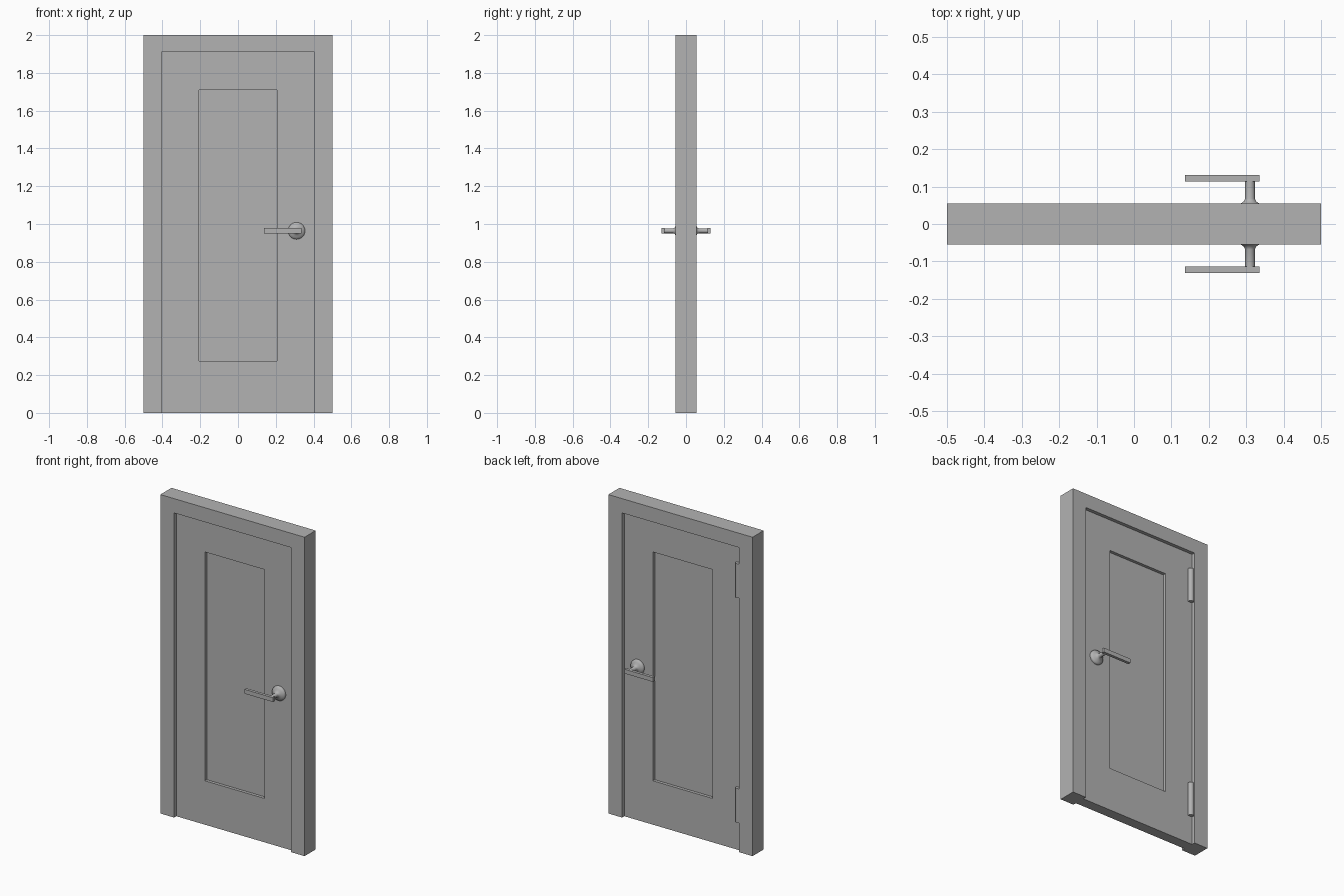
import bpy, bmesh, math
from mathutils import Matrix

if "Cube" in bpy.data.objects:
    bpy.data.objects.remove(bpy.data.objects["Cube"])

grey = bpy.data.materials.new("neutral grey")
grey.diffuse_color = (0.45, 0.45, 0.45, 1)
grey.use_nodes = True
grey.node_tree.nodes["Principled BSDF"].inputs["Base Color"].default_value = grey.diffuse_color


def finish(name, bm, smooth=False):
    bmesh.ops.recalc_face_normals(bm, faces=bm.faces)
    mesh = bpy.data.meshes.new(name)
    bm.to_mesh(mesh)
    bm.free()
    ob = bpy.data.objects.new(name, mesh)
    mesh.materials.append(grey)
    bpy.context.collection.objects.link(ob)
    if smooth:
        bpy.ops.object.select_all(action='DESELECT')
        ob.select_set(True)
        bpy.context.view_layer.objects.active = ob
        bpy.ops.object.shade_smooth_by_angle(angle=math.radians(40))
    return ob


def box(name, x0, x1, y0, y1, z0, z1):
    bm = bmesh.new()
    bmesh.ops.create_cube(bm, size=1)
    for v in bm.verts:
        v.co = (x1 if v.co.x > 0 else x0, y1 if v.co.y > 0 else y0,
                z1 if v.co.z > 0 else z0)
    return finish(name, bm)


def prism(name, outline, y0, y1):
    # extrude an x-z outline through the depth of the wall
    bm = bmesh.new()
    face = bm.faces.new([bm.verts.new((x, y0, z)) for x, z in outline])
    ext = bmesh.ops.extrude_face_region(bm, geom=[face])["geom"]
    for v in ext:
        if isinstance(v, bmesh.types.BMVert):
            v.co.y = y1
    return finish(name, bm)


FRAME_Y, DOOR_Y, PANEL_Y = 0.055, 0.033, 0.014
OPEN_X, OPEN_Z = 0.405, 1.91

# Frame: upside-down U around the opening
prism("door_frame", [(-0.5, 0), (-0.5, 2), (0.5, 2), (0.5, 0), (OPEN_X, 0),
                     (OPEN_X, OPEN_Z), (-OPEN_X, OPEN_Z), (-OPEN_X, 0)],
      -FRAME_Y, FRAME_Y)

# Door leaf: slab with a sunken panel on each side
bm = bmesh.new()
xs, zs = (-OPEN_X, -0.207, 0.207, OPEN_X), (0, 0.275, 1.71, OPEN_Z)
for y in (-DOOR_Y, DOOR_Y):
    grid = [[bm.verts.new((x, y, z)) for z in zs] for x in xs]
    for i in range(3):
        for j in range(3):
            f = bm.faces.new((grid[i][j], grid[i + 1][j],
                              grid[i + 1][j + 1], grid[i][j + 1]))
            if i == j == 1:
                middle = f
    ext = bmesh.ops.extrude_discrete_faces(bm, faces=[middle])["faces"]
    for v in ext[0].verts:
        v.co.y = math.copysign(PANEL_Y, y)
rim = [e for e in bm.edges if e.is_boundary]
bmesh.ops.bridge_loops(bm, edges=rim)
finish("door_leaf", bm)

# Hinge barrels on the back
for label, z0, z1 in (("lower", 0.18, 0.395), ("upper", 1.59, 1.805)):
    bm = bmesh.new()
    bmesh.ops.create_cone(bm, cap_ends=True, segments=24, radius1=0.018,
                          radius2=0.018, depth=z1 - z0,
                          matrix=Matrix.Translation((-0.392, 0.037, (z0 + z1) / 2)))
    finish(label + "_hinge", bm, True)

# Handles: turned rosette with stem, plus a flat lever, on both sides
KNOB_X, KNOB_Z = 0.31, 0.964
profile = [(0.045, 0.03), (0.045, 0.041), (0.042, 0.046), (0.032, 0.051),
           (0.023, 0.056), (0.016, 0.061), (0.013, 0.068), (0.013, 0.115)]
for label, s in (("front", -1), ("back", 1)):
    bm = bmesh.new()
    rings = []
    for r, y in profile:
        rings.append([bm.verts.new((KNOB_X + r * math.cos(k * math.tau / 32), s * y,
                                    KNOB_Z + r * math.sin(k * math.tau / 32)))
                      for k in range(32)])
    for a, b in zip(rings, rings[1:]):
        for k in range(32):
            n = (k + 1) % 32
            bm.faces.new((a[k], a[n], b[n], b[k]))
    bm.faces.new(rings[0])
    bm.faces.new(rings[-1])
    finish(label + "_rosette", bm, True)
    y0, y1 = sorted((s * 0.113, s * 0.131))
    box(label + "_lever", 0.137, 0.335, y0, y1, 0.951, 0.978)
